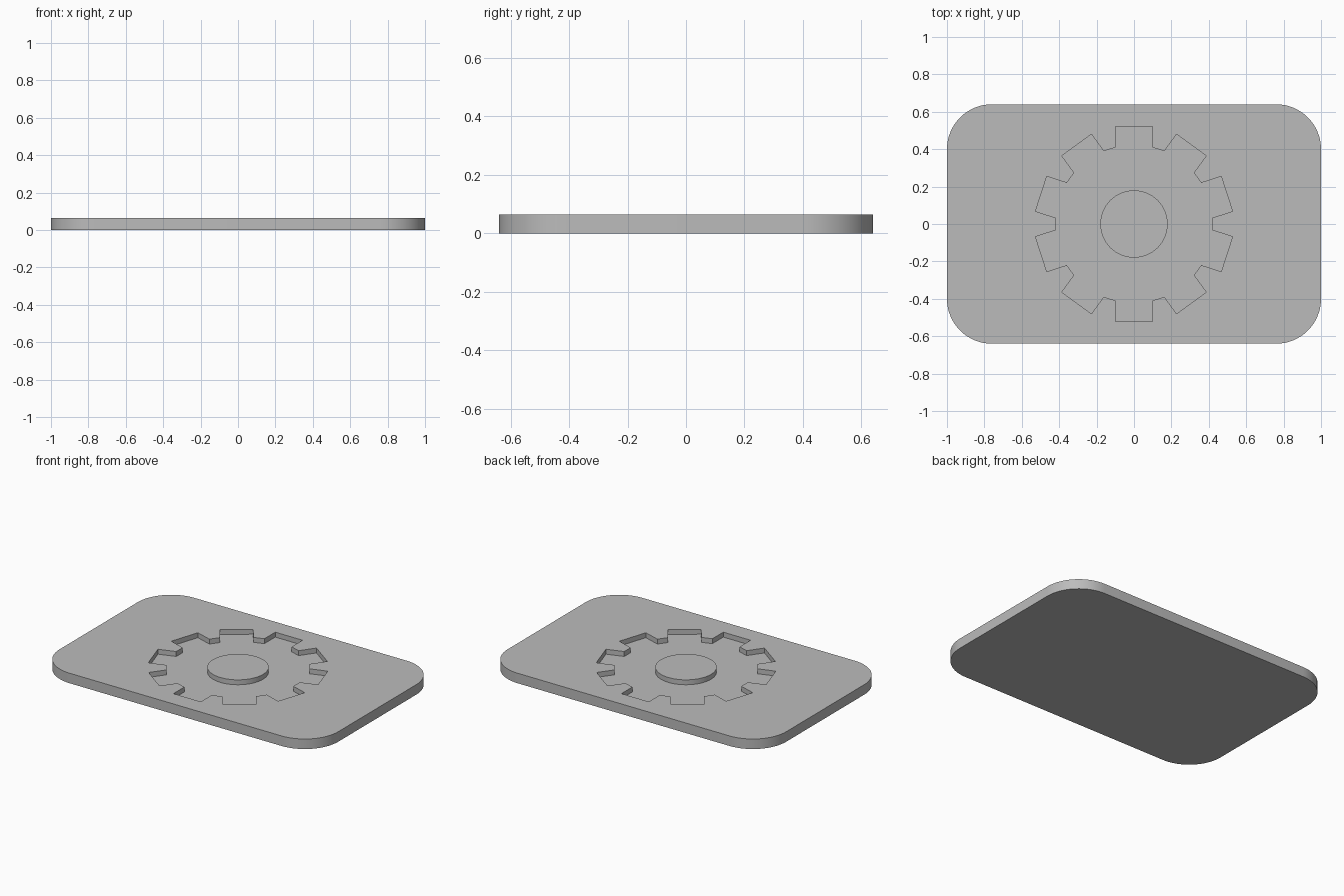
import bpy, bmesh
from math import cos, sin, pi, radians

old = bpy.data.objects.get("Cube")
if old:
    bpy.data.objects.remove(old)

LENGTH, WIDTH, THICK, CORNER = 2.0, 1.28, 0.065, 0.24
FLOOR = 0.033                                # height of the recess floor
TEETH, TIP, ROOT, HALF_TOOTH = 10, 0.522, 0.41, 0.098
HUB_RADIUS = 0.18

grey = bpy.data.materials.new("plain_grey")
grey.use_nodes = True
grey.diffuse_color = (0.5, 0.5, 0.5, 1)
grey.node_tree.nodes["Principled BSDF"].inputs["Base Color"].default_value = (0.5, 0.5, 0.5, 1)


def prism(name, outline, bottom, top):
    """Extrude a flat outline between two heights."""
    bm = bmesh.new()
    face = bm.faces.new([bm.verts.new((x, y, bottom)) for x, y in outline])
    grown = bmesh.ops.extrude_face_region(bm, geom=[face])["geom"]
    verts = [v for v in grown if isinstance(v, bmesh.types.BMVert)]
    bmesh.ops.translate(bm, verts=verts, vec=(0, 0, top - bottom))
    bmesh.ops.recalc_face_normals(bm, faces=bm.faces)
    mesh = bpy.data.meshes.new(name)
    bm.to_mesh(mesh)
    bm.free()
    mesh.materials.append(grey)
    obj = bpy.data.objects.new(name, mesh)
    bpy.context.collection.objects.link(obj)
    return obj


def activate(obj):
    bpy.ops.object.select_all(action="DESELECT")
    obj.select_set(True)
    bpy.context.view_layer.objects.active = obj


def arc(cx, cy, radius, start, sweep, steps):
    angles = [start + sweep * i / steps for i in range(steps + 1)]
    return [(cx + radius * cos(a), cy + radius * sin(a)) for a in angles]


# Rounded plate
cx, cy = LENGTH / 2 - CORNER, WIDTH / 2 - CORNER
outline = []
for i, (sx, sy) in enumerate([(1, 1), (-1, 1), (-1, -1), (1, -1)]):
    outline += arc(sx * cx, sy * cy, CORNER, i * pi / 2, pi / 2, 16)
plate = prism("plate", outline, 0, THICK)

# Gear outline with straight-sided teeth, one tooth pointing to the back
gear = []
for i in range(TEETH):
    a = pi / 2 + 2 * pi * i / TEETH
    for r, side in [(ROOT, -1), (TIP, -1), (TIP, 1), (ROOT, 1)]:
        s = side * HALF_TOOTH
        gear.append((r * cos(a) - s * sin(a), r * sin(a) + s * cos(a)))
cutter = prism("gear_cutter", gear, FLOOR, THICK + 0.1)
cutter.hide_render = True

# Sink the gear into the plate
cut = plate.modifiers.new("gear_recess", "BOOLEAN")
cut.operation = "DIFFERENCE"
cut.solver = "EXACT"
cut.object = cutter
activate(plate)
bpy.ops.object.modifier_apply(modifier=cut.name)
bpy.data.objects.remove(cutter)

# Round hub standing in the recess, flush with the plate
hub = prism("hub", arc(0, 0, HUB_RADIUS, 0, 2 * pi, 64)[:-1], FLOOR, THICK)

for part in (plate, hub):
    activate(part)
    bpy.ops.object.shade_smooth_by_angle(angle=radians(30))
